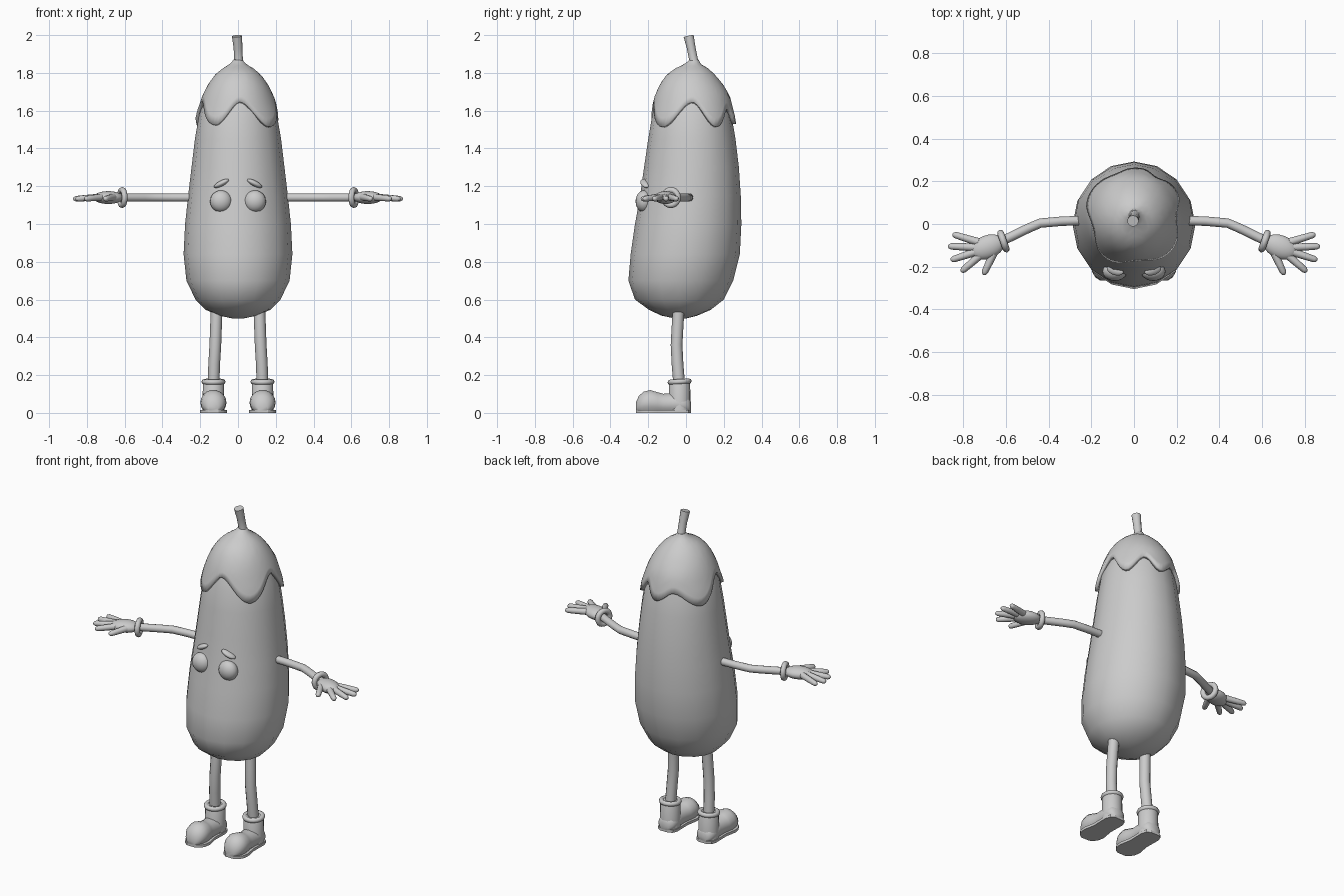
import bpy, bmesh, math
from mathutils import Vector, Matrix

cube = bpy.data.objects.get("Cube")
if cube:
    bpy.data.objects.remove(cube)

GREY = (0.6, 0.6, 0.6, 1)
mat = bpy.data.materials.new("plain_grey")
mat.use_nodes = True
mat.diffuse_color = GREY
mat.node_tree.nodes["Principled BSDF"].inputs["Base Color"].default_value = GREY


def finish(name, bm, side=1, angle=50):
    """Turn a bmesh into a smooth object, flipped in x for the right side."""
    if side < 0:
        bmesh.ops.scale(bm, vec=(-1, 1, 1), verts=bm.verts)
    bmesh.ops.recalc_face_normals(bm, faces=bm.faces)
    me = bpy.data.meshes.new(name)
    bm.to_mesh(me)
    bm.free()
    me.materials.append(mat)
    ob = bpy.data.objects.new(name, me)
    bpy.context.collection.objects.link(ob)
    bpy.ops.object.select_all(action="DESELECT")
    ob.select_set(True)
    bpy.context.view_layer.objects.active = ob
    bpy.ops.object.shade_smooth_by_angle(angle=math.radians(angle))
    return ob


def loft(bm, rings, caps=True):
    """Skin a row of equal rings of points."""
    rows = [[bm.verts.new(p) for p in r] for r in rings]
    n = len(rows[0])
    for a, b in zip(rows, rows[1:]):
        for i in range(n):
            j = (i + 1) % n
            bm.faces.new((a[i], a[j], b[j], b[i]))
    if caps:
        bm.faces.new(rows[0][::-1])
        bm.faces.new(rows[-1])


def tube(bm, path, radii, n=10):
    """Round tube along a path, one radius for each point."""
    pts = [Vector(p) for p in path]
    rings = []
    for i, p in enumerate(pts):
        d = (pts[min(i + 1, len(pts) - 1)] - pts[max(i - 1, 0)]).normalized()
        u = d.cross(Vector((0, 1, 0)) if abs(d.z) > 0.7 else Vector((0, 0, 1))).normalized()
        v = d.cross(u)
        rings.append([p + radii[i] * (u * math.cos(a) + v * math.sin(a))
                      for a in (math.tau * k / n for k in range(n))])
    loft(bm, rings)


def ellipsoid(bm, centre, size, tilt=Matrix(), seg=20):
    m = Matrix.Translation(centre) @ tilt @ Matrix.Diagonal((*size, 1))
    bmesh.ops.create_uvsphere(bm, u_segments=seg, v_segments=seg // 2 + 2, radius=1, matrix=m)


def torus(bm, centre, axis, major, minor, n=20, m=8):
    q = Vector(axis).to_track_quat("Z", "Y")
    rings = []
    for i in range(n + 1):
        a = math.tau * i / n
        rings.append([Vector(centre) + q @ Vector((
            (major + minor * math.cos(b)) * math.cos(a),
            (major + minor * math.cos(b)) * math.sin(a), minor * math.sin(b)))
            for b in (math.tau * k / m for k in range(m))])
    loft(bm, rings, caps=False)
    bmesh.ops.remove_doubles(bm, verts=bm.verts, dist=1e-5)


def oval(z, rx, front, back, a):
    cy, ry = (front + back) / 2, (back - front) / 2
    return (rx * math.cos(a), cy + ry * math.sin(a), z)


# Body: stacked ovals (height, half width, front y, back y)
body = [(0.50, 0.03, -0.06, 0.0), (0.515, 0.10, -0.13, 0.06), (0.545, 0.17, -0.195, 0.13),
        (0.60, 0.225, -0.27, 0.20), (0.70, 0.273, -0.305, 0.25), (0.84, 0.288, -0.293, 0.285),
        (1.0, 0.28, -0.27, 0.293), (1.15, 0.264, -0.243, 0.29), (1.3, 0.246, -0.222, 0.28),
        (1.45, 0.228, -0.20, 0.262), (1.58, 0.206, -0.178, 0.24), (1.68, 0.165, -0.14, 0.205),
        (1.76, 0.12, -0.10, 0.15), (1.82, 0.05, -0.03, 0.08)]
bm = bmesh.new()
loft(bm, [[oval(*r, math.tau * k / 16) for k in range(16)] for r in body])
finish("body", bm)

# Leafy cap with a wavy lower edge
cap = [(1.50, 0.240, -0.207, 0.268), (1.56, 0.230, -0.196, 0.262), (1.68, 0.188, -0.165, 0.232),
       (1.74, 0.158, -0.138, 0.195), (1.79, 0.122, -0.103, 0.155), (1.825, 0.08, -0.055, 0.115),
       (1.845, 0.045, -0.01, 0.08), (1.87, 0.023, 0.02, 0.066)]
waves = [(-122, 1.525), (-87, 1.647), (-43, 1.515), (0, 1.647), (35, 1.515), (60, 1.61),
         (84, 1.53), (112, 1.59), (150, 1.515), (195, 1.65), (238, 1.525)]


def edge_height(deg):
    for (a, za), (b, zb) in zip(waves, waves[1:]):
        if a <= deg <= b:
            t = (1 - math.cos(math.pi * (deg - a) / (b - a))) / 2
            return za + (zb - za) * t


def cap_point(z, a):
    for lo, hi in zip(cap, cap[1:]):
        if z <= hi[0] + 1e-6:
            t = (z - lo[0]) / (hi[0] - lo[0])
            return oval(*[p + (q - p) * t for p, q in zip(lo, hi)], a)


bm = bmesh.new()
rings = []
for i in range(13):
    s = math.sin(math.pi / 2 * i / 12)
    ring = []
    for k in range(72):
        deg = -122 + 5 * k
        e = edge_height(deg)
        ring.append(cap_point(e + (1.87 - e) * s, math.radians(deg)))
    rings.append(ring)
loft(bm, rings, caps=False)
cap_ob = finish("leaf_cap", bm)
solid = cap_ob.modifiers.new("thickness", "SOLIDIFY")
solid.thickness = 0.02
solid.offset = -1

# Stem
bm = bmesh.new()
tube(bm, [(0.005, 0.045, 1.83), (0.003, 0.04, 1.87), (0, 0.028, 1.93), (-0.005, 0.014, 1.995)],
     [0.032, 0.023, 0.023, 0.027], 12)
finish("stem", bm)

# Foot sections (y, half width, height)
foot = [(0.026, 0.025, 0.06), (0.012, 0.048, 0.085), (-0.02, 0.058, 0.10), (-0.07, 0.057, 0.105),
        (-0.12, 0.056, 0.102), (-0.15, 0.062, 0.11), (-0.19, 0.069, 0.122), (-0.225, 0.064, 0.113),
        (-0.25, 0.049, 0.09), (-0.266, 0.025, 0.055)]
fingers = [((0.73, -0.085), (0.837, -0.052)), ((0.74, -0.11), (0.858, -0.105)),
           ((0.74, -0.13), (0.846, -0.165)), ((0.72, -0.145), (0.80, -0.215)),
           ((0.66, -0.14), (0.70, -0.225))]

for side, label in ((1, "left_"), (-1, "right_")):
    # Eye and brow
    bm = bmesh.new()
    ellipsoid(bm, (0.09, -0.222, 1.12), (0.058, 0.045, 0.058))
    finish(label + "eye", bm, side)
    bm = bmesh.new()
    tilt = Matrix.Rotation(math.radians(27), 4, "Y") @ Matrix.Rotation(math.radians(14), 4, "Z")
    ellipsoid(bm, (0.088, -0.216, 1.215), (0.045, 0.024, 0.015), tilt)
    finish(label + "brow", bm, side)

    # Arm
    bm = bmesh.new()
    tube(bm, [(0.2, 0.018, 1.14), (0.34, 0.013, 1.14), (0.44, 0.004, 1.14), (0.5, -0.022, 1.14),
              (0.63, -0.085, 1.14)], [0.022] * 5, 12)
    finish(label + "arm", bm, side)

    # Glove with cuff and fingers
    bm = bmesh.new()
    torus(bm, (0.613, -0.08, 1.14), (0.94, -0.33, 0), 0.04, 0.016)
    finish(label + "cuff", bm, side)
    bm = bmesh.new()
    turn = Matrix.Rotation(math.radians(-22), 4, "Z")
    ellipsoid(bm, (0.687, -0.108, 1.14), (0.083, 0.055, 0.034), turn)
    for root, tip in fingers:
        a, b = Vector((*root, 1.142)), Vector((*tip, 1.134))
        d = (b - a).normalized()
        tube(bm, [a, a.lerp(b, 0.6), b, b + d * 0.011, b + d * 0.015],
             [0.019, 0.017, 0.015, 0.010, 0.003])
    finish(label + "hand", bm, side)

    # Leg
    bm = bmesh.new()
    tube(bm, [(0.112, -0.038, 0.57), (0.116, -0.044, 0.47), (0.12, -0.05, 0.36),
              (0.126, -0.045, 0.26), (0.13, -0.035, 0.14)], [0.031] * 5, 12)
    finish(label + "leg", bm, side)

    # Boot: shaft, rim, rounded foot and sole
    bm = bmesh.new()
    tube(bm, [(0.13, -0.034, 0.015), (0.13, -0.034, 0.16), (0.13, -0.034, 0.172)],
         [0.058, 0.056, 0.05], 20)
    finish(label + "boot_shaft", bm, side)
    bm = bmesh.new()
    torus(bm, (0.13, -0.034, 0.165), (0, -0.06, 1), 0.05, 0.014)
    finish(label + "boot_rim", bm, side)
    bm = bmesh.new()
    rings = []
    for y, w, h in foot:
        arch = [math.radians(-40 + 260 * k / 13) for k in range(14)]
        rings.append([(0.13 + w * math.cos(a), y, max(0.012, h * (0.45 + 0.55 * math.sin(a))))
                      for a in arch])
    loft(bm, rings)
    finish(label + "boot_foot", bm, side)
    bm = bmesh.new()
    outline = [(0.13 + w + 0.003, y) for y, w, h in foot]
    outline += [(0.13 - w - 0.003, y) for y, w, h in reversed(foot)]
    loft(bm, [[(x, y, z) for x, y in outline] for z in (0, 0.016)])
    finish(label + "boot_sole", bm, side, 30)
